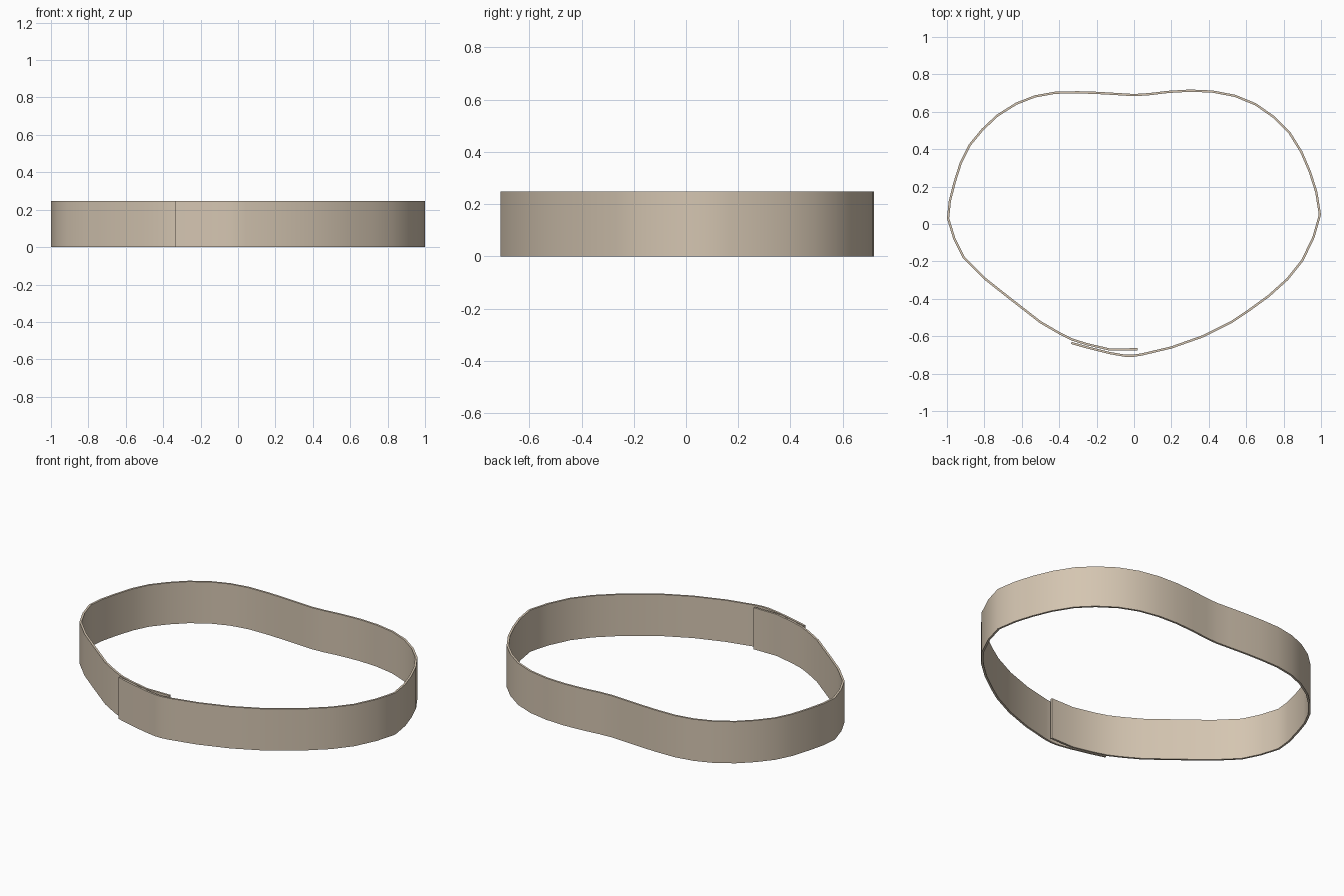
import bpy, bmesh, math
from mathutils import Vector

if "Cube" in bpy.data.objects:
    bpy.data.objects.remove(bpy.data.objects["Cube"])

HEIGHT, THICK = 0.247, 0.012

# Centreline of the strap seen from above: outer overlapping end, round the loop, to the tucked inner end
PATH = [(-.335, -.636), (-.25, -.660), (-.13, -.690), (-.05, -.704), (-.01, -.705),
        (.04, -.698), (.20, -.660), (.37, -.600), (.52, -.525), (.61, -.465),
        (.72, -.385), (.82, -.295), (.90, -.195), (.96, -.07), (.994, .05),
        (.975, .17), (.94, .28), (.895, .385), (.83, .49), (.75, .57),
        (.65, .64), (.54, .685), (.42, .708), (.30, .713), (.18, .706),
        (.08, .694), (0, .689), (-.08, .694), (-.20, .701), (-.30, .704),
        (-.42, .702), (-.53, .682), (-.63, .643), (-.73, .58), (-.81, .505),
        (-.88, .42), (-.925, .33), (-.96, .22), (-.985, .12), (-.994, .03),
        (-.96, -.08), (-.91, -.18), (-.80, -.29), (-.68, -.385), (-.50, -.525),
        (-.40, -.583), (-.33, -.618), (-.25, -.643), (-.13, -.671), (.02, -.670)]
pts = [Vector(p) for p in PATH]

# Sweep a thin upright rectangle along the path
bm = bmesh.new()
rings = []
for i, p in enumerate(pts):
    t = (pts[min(i + 1, len(pts) - 1)] - pts[max(i - 1, 0)]).normalized()
    n = Vector((t.y, -t.x)) * THICK / 2
    corners = [(p + n, 0), (p + n, HEIGHT), (p - n, HEIGHT), (p - n, 0)]
    rings.append([bm.verts.new((c.x, c.y, z)) for c, z in corners])
for a, b in zip(rings, rings[1:]):
    for k in range(4):
        j = (k + 1) % 4
        bm.faces.new((a[k], a[j], b[j], b[k]))
bm.faces.new(rings[0])
bm.faces.new(rings[-1])
bmesh.ops.recalc_face_normals(bm, faces=bm.faces)

mesh = bpy.data.meshes.new("strap_band")
bm.to_mesh(mesh)
bm.free()
band = bpy.data.objects.new("strap_band", mesh)
bpy.context.collection.objects.link(band)

# Single tan colour
tan = bpy.data.materials.new("tan_leather")
tan.diffuse_color = (0.66, 0.56, 0.44, 1)
tan.use_nodes = True
tan.node_tree.nodes["Principled BSDF"].inputs["Base Color"].default_value = tan.diffuse_color
mesh.materials.append(tan)

bpy.context.view_layer.objects.active = band
band.select_set(True)
bpy.ops.object.shade_smooth_by_angle(angle=math.radians(35))
